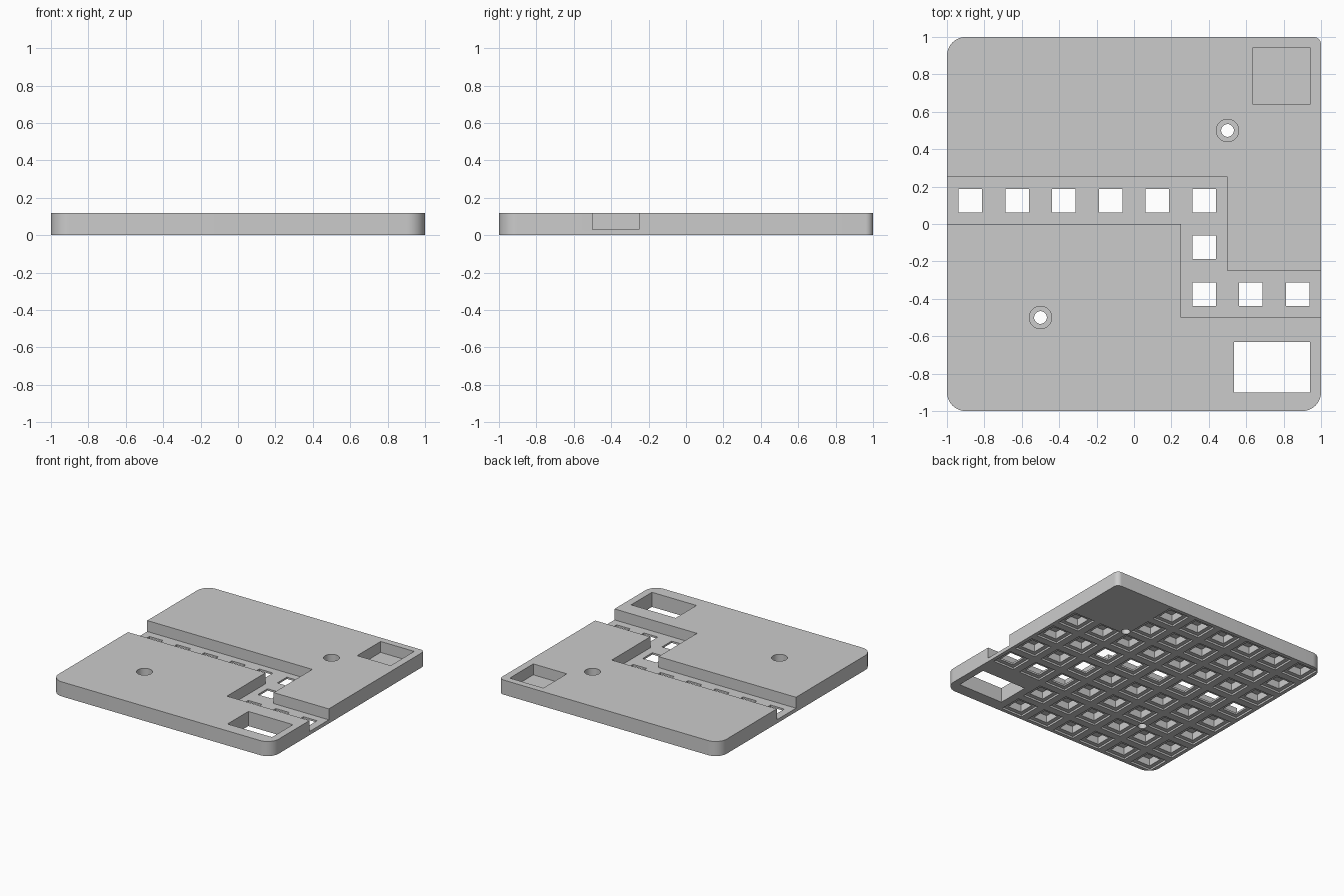
import bpy, bmesh, math

old = bpy.data.objects.get("Cube")
if old:
    bpy.data.objects.remove(old, do_unlink=True)

HEIGHT = 0.12
FLOOR = 0.03
ABOVE = HEIGHT + 0.1
PITCH = 0.25

grey = bpy.data.materials.new("plain grey")
grey.use_nodes = True
colour = (0.6, 0.6, 0.6, 1)
grey.diffuse_color = colour
grey.node_tree.nodes["Principled BSDF"].inputs["Base Color"].default_value = colour


def prisms(name, profiles, z0, z1):
    """One object made of upright prisms, one for each outline."""
    bm = bmesh.new()
    for outline in profiles:
        face = bm.faces.new([bm.verts.new((x, y, z0)) for x, y in outline])
        up = bmesh.ops.extrude_face_region(bm, geom=[face])["geom"]
        verts = [v for v in up if isinstance(v, bmesh.types.BMVert)]
        bmesh.ops.translate(bm, verts=verts, vec=(0, 0, z1 - z0))
    bmesh.ops.recalc_face_normals(bm, faces=bm.faces)
    mesh = bpy.data.meshes.new(name)
    bm.to_mesh(mesh)
    bm.free()
    mesh.materials.append(grey)
    obj = bpy.data.objects.new(name, mesh)
    bpy.context.collection.objects.link(obj)
    return obj


def rect(x0, x1, y0, y1):
    return [(x0, y0), (x1, y0), (x1, y1), (x0, y1)]


def square(centre, size):
    x, y = centre
    h = size / 2
    return rect(x - h, x + h, y - h, y + h)


def arc(x, y, r, start, sweep, steps):
    return [(x + r * math.cos(math.radians(start + sweep * i / steps)),
             y + r * math.sin(math.radians(start + sweep * i / steps)))
            for i in range(steps + 1)]


def circle(centre, r):
    return arc(*centre, r, 0, 360, 32)[:-1]


# Slab with rounded corners, one of them tighter
outline = []
for sx, sy, r, start in ((1, 1, 0.04, 0), (-1, 1, 0.1, 90),
                         (-1, -1, 0.1, 180), (1, -1, 0.1, 270)):
    outline += arc(sx * (1 - r), sy * (1 - r), r, start, 90, 10)
slab = prisms("base_plate", [outline], 0, HEIGHT)

# Grid of cells, leaving out the two right-hand corners
steps = [PITCH * (i - 3.5) for i in range(8)]
cells = [(x, y) for x in steps for y in steps if not (x > 0.5 and abs(y) > 0.5)]

# Stepped channel across the top
channel = [(-1.1, 0), (0.25, 0), (0.25, -0.5), (1.1, -0.5),
           (1.1, -0.25), (0.5, -0.25), (0.5, 0.25), (-1.1, 0.25)]
screws = [(0.5, 0.5), (-0.5, -0.5)]

cutters = [
    prisms("channel_cutter", [channel], FLOOR, ABOVE),
    prisms("corner_pocket_cutter", [rect(0.635, 0.94, 0.64, 0.945)], FLOOR, ABOVE),
    prisms("window_cutter", [rect(0.535, 0.94, -0.9, -0.63)], -0.1, ABOVE),
    prisms("screw_hole_cutter", [circle(c, 0.034) for c in screws], -0.1, ABOVE),
    prisms("screw_head_cutter", [circle(c, 0.06) for c in screws], 0.06, ABOVE),
    prisms("cell_recess_cutter", [square(c, 0.19) for c in cells], -0.1, 0.015),
    prisms("cell_pocket_cutter", [square(c, 0.125) for c in cells], -0.08, 0.075),
]

# Cut everything out of the slab
bpy.context.view_layer.objects.active = slab
for cutter in cutters:
    mod = slab.modifiers.new(cutter.name, "BOOLEAN")
    mod.operation = "DIFFERENCE"
    mod.solver = "EXACT"
    mod.object = cutter
    bpy.ops.object.modifier_apply(modifier=mod.name)
    bpy.data.objects.remove(cutter, do_unlink=True)

# Smooth round walls, sharp edges elsewhere
bpy.ops.object.select_all(action="DESELECT")
slab.select_set(True)
bpy.ops.object.shade_smooth_by_angle(angle=math.radians(30))
